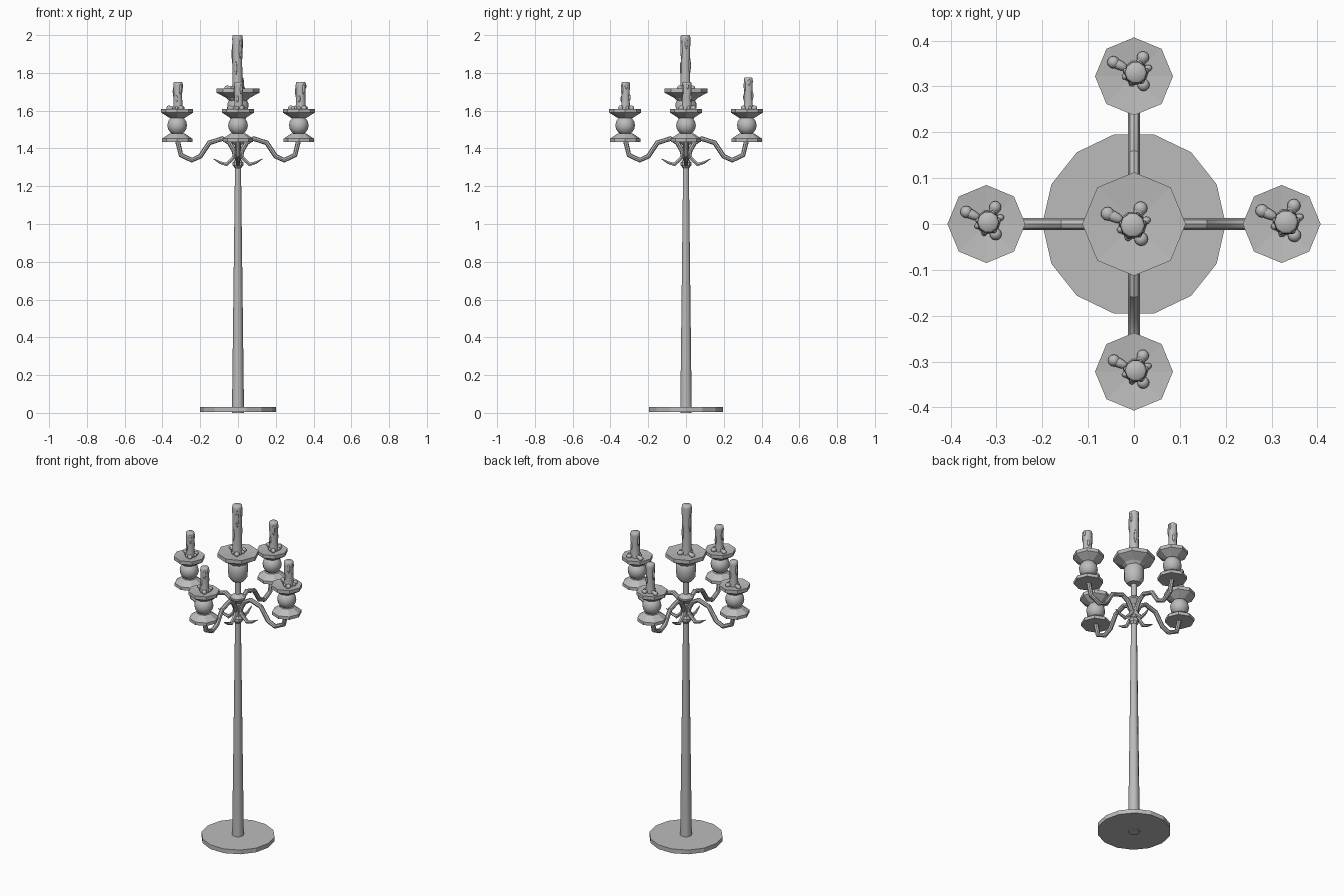
import bpy, bmesh, math
from mathutils import Matrix, Vector

cube = bpy.data.objects.get("Cube")
if cube:
    bpy.data.objects.remove(cube, do_unlink=True)

grey = bpy.data.materials.new("plain grey")
grey.use_nodes = True
colour = (0.5, 0.5, 0.5, 1)
grey.diffuse_color = colour
grey.node_tree.nodes["Principled BSDF"].inputs["Base Color"].default_value = colour


def finish(name, bm, smooth=None):
    """Turn a bmesh into a grey object, smooth below the given angle."""
    bmesh.ops.recalc_face_normals(bm, faces=bm.faces)
    mesh = bpy.data.meshes.new(name)
    bm.to_mesh(mesh)
    bm.free()
    mesh.materials.append(grey)
    obj = bpy.data.objects.new(name, mesh)
    bpy.context.collection.objects.link(obj)
    if smooth:
        bpy.ops.object.select_all(action="DESELECT")
        bpy.context.view_layer.objects.active = obj
        obj.select_set(True)
        bpy.ops.object.shade_smooth_by_angle(angle=math.radians(smooth))
    return obj


def skin(bm, rings):
    """Bridge rings of points and cap both ends."""
    rows = [[bm.verts.new(p) for p in ring] for ring in rings]
    n = len(rows[0])
    for a, b in zip(rows, rows[1:]):
        for i in range(n):
            j = (i + 1) % n
            bm.faces.new((a[i], a[j], b[j], b[i]))
    bm.faces.new(rows[0])
    bm.faces.new(rows[-1])


def lathe(bm, profile, sides, x=0, y=0):
    """Revolve (radius, height) pairs around an upright axis."""
    turns = [2 * math.pi * i / sides for i in range(sides)]
    skin(bm, [[(x + r * math.cos(t), y + r * math.sin(t), z) for t in turns]
              for r, z in profile])


def tube(bm, path, angle, sides=8):
    """Sweep a round section along (distance, height, radius) points."""
    turn = Matrix.Rotation(angle, 3, "Z")
    pts = [Vector((d, 0, z)) for d, z, r in path]
    rings = []
    for i, p in enumerate(pts):
        along = (pts[min(i + 1, len(pts) - 1)] - pts[max(i - 1, 0)]).normalized()
        side = Vector((0, 1, 0))
        up = along.cross(side)
        r = path[i][2]
        rings.append([turn @ (p + r * (side * math.cos(t) + up * math.sin(t)))
                      for t in (2 * math.pi * k / sides for k in range(sides))])
    skin(bm, rings)


def blob(bm, centre, size, angle=0):
    """Add a stretched ball of wax."""
    m = (Matrix.Translation(centre) @ Matrix.Rotation(angle, 4, "Z")
         @ Matrix.Diagonal((*size, 1)))
    bmesh.ops.create_uvsphere(bm, u_segments=12, v_segments=8, radius=1, matrix=m)


def candle(name, x, y, bottom, top, s):
    """Uneven candle with runs down its sides and wax pooled at its foot."""
    r = 0.027 * s
    bm = bmesh.new()
    lathe(bm, [(r * 1.12, bottom), (r, bottom + 0.03), (r * 0.93, (bottom + top) / 2),
               (r * 1.02, top - 0.02), (r * 0.98, top - 0.004), (r * 0.8, top)], 10, x, y)
    # wax spread over the dish: direction, reach, width
    for deg, reach, width in ((155, 0.075, 0.012), (65, 0.056, 0.012),
                              (-58, 0.05, 0.011), (20, 0.042, 0.009),
                              (-110, 0.036, 0.009), (200, 0.036, 0.009)):
        a = math.radians(deg)
        d = Vector((math.cos(a), math.sin(a), 0))
        half = reach * s * 0.36
        blob(bm, Vector((x, y, bottom + 0.012)) + d * (reach * s - half),
             (half, width * s, 0.011), a)
        if reach > 0.045:
            blob(bm, Vector((x, y, bottom + 0.012)) + d * (reach - 0.015) * s,
                 (0.015 * s, 0.015 * s, 0.013))
    # runs on the sides: direction, share of height, share of length
    for deg, level, length in ((170, 0.66, 0.2), (65, 0.45, 0.14),
                               (-55, 0.75, 0.18), (-110, 0.4, 0.12), (10, 0.85, 0.1)):
        a = math.radians(deg)
        h = top - bottom
        blob(bm, (x + r * 0.93 * math.cos(a), y + r * 0.93 * math.sin(a), bottom + h * level),
             (0.006, 0.007, h * length), a)
    finish(name, bm, 50)


# Foot and tapering pole
bm = bmesh.new()
lathe(bm, [(0.2, 0.005), (0.2, 0.03)], 14)
finish("base_plate", bm)
bm = bmesh.new()
lathe(bm, [(0.032, 0), (0.016, 1.3), (0.016, 1.56)], 10)
finish("pole", bm, 40)

# Collars around the pole
bm = bmesh.new()
lathe(bm, [(0.016, 1.295), (0.028, 1.31), (0.028, 1.325), (0.016, 1.34)], 8)
finish("lower_collar", bm)
bm = bmesh.new()
lathe(bm, [(0.016, 1.415), (0.043, 1.442), (0.043, 1.452), (0.016, 1.47)], 8)
finish("upper_collar", bm)

# Middle cup and drip dish
bm = bmesh.new()
lathe(bm, [(0.016, 1.545), (0.036, 1.55), (0.053, 1.575), (0.055, 1.64),
           (0.046, 1.655)], 16)
finish("middle_cup", bm, 40)
bm = bmesh.new()
lathe(bm, [(0.046, 1.65), (0.062, 1.667), (0.113, 1.695), (0.113, 1.717),
           (0.03, 1.71)], 8)
finish("middle_dish", bm)
candle("middle_candle", -0.003, -0.003, 1.708, 2.0, 1.0)

# Four arms, each with a hook, holder and candle
arm_path = [(0.012, 1.35), (0.022, 1.39), (0.045, 1.43), (0.082, 1.452), (0.152, 1.43),
            (0.2, 1.358), (0.245, 1.338), (0.302, 1.365), (0.32, 1.44)]
hook_path = [(0.012, 1.4, 0.012), (0.024, 1.35, 0.012), (0.062, 1.315, 0.011),
             (0.095, 1.325, 0.008), (0.13, 1.345, 0.002)]
reach = 0.322
# side, candle distance from the pole, candle top, candle scale
for i, (side, out, top, size) in enumerate((("left", 0.332, 1.752, 0.97),
                                            ("back", 0.33, 1.776, 0.9),
                                            ("right", 0.318, 1.752, 0.88),
                                            ("front", 0.32, 1.752, 0.88))):
    a = i * math.pi / 2
    cx, cy = math.cos(a), math.sin(a)
    x, y = reach * cx, reach * cy
    bm = bmesh.new()
    tube(bm, [(d, z, 0.013) for d, z in arm_path], a)
    finish(side + "_arm", bm, 35)
    bm = bmesh.new()
    tube(bm, hook_path, a, 6)
    finish(side + "_hook", bm, 35)
    bm = bmesh.new()
    lathe(bm, [(0.08, 1.434), (0.08, 1.452), (0.04, 1.479)], 8, x, y)
    finish(side + "_lower_dish", bm)
    bm = bmesh.new()
    blob(bm, (x, y, 1.522), (0.052, 0.052, 0.052))
    finish(side + "_ball", bm, 50)
    bm = bmesh.new()
    lathe(bm, [(0.038, 1.56), (0.085, 1.59), (0.085, 1.61), (0.025, 1.604)], 8, x, y)
    finish(side + "_upper_dish", bm)
    candle(side + "_candle", out * cx + 0.004 * abs(cy), out * cy + 0.004 * abs(cx),
           1.602, top, size)
